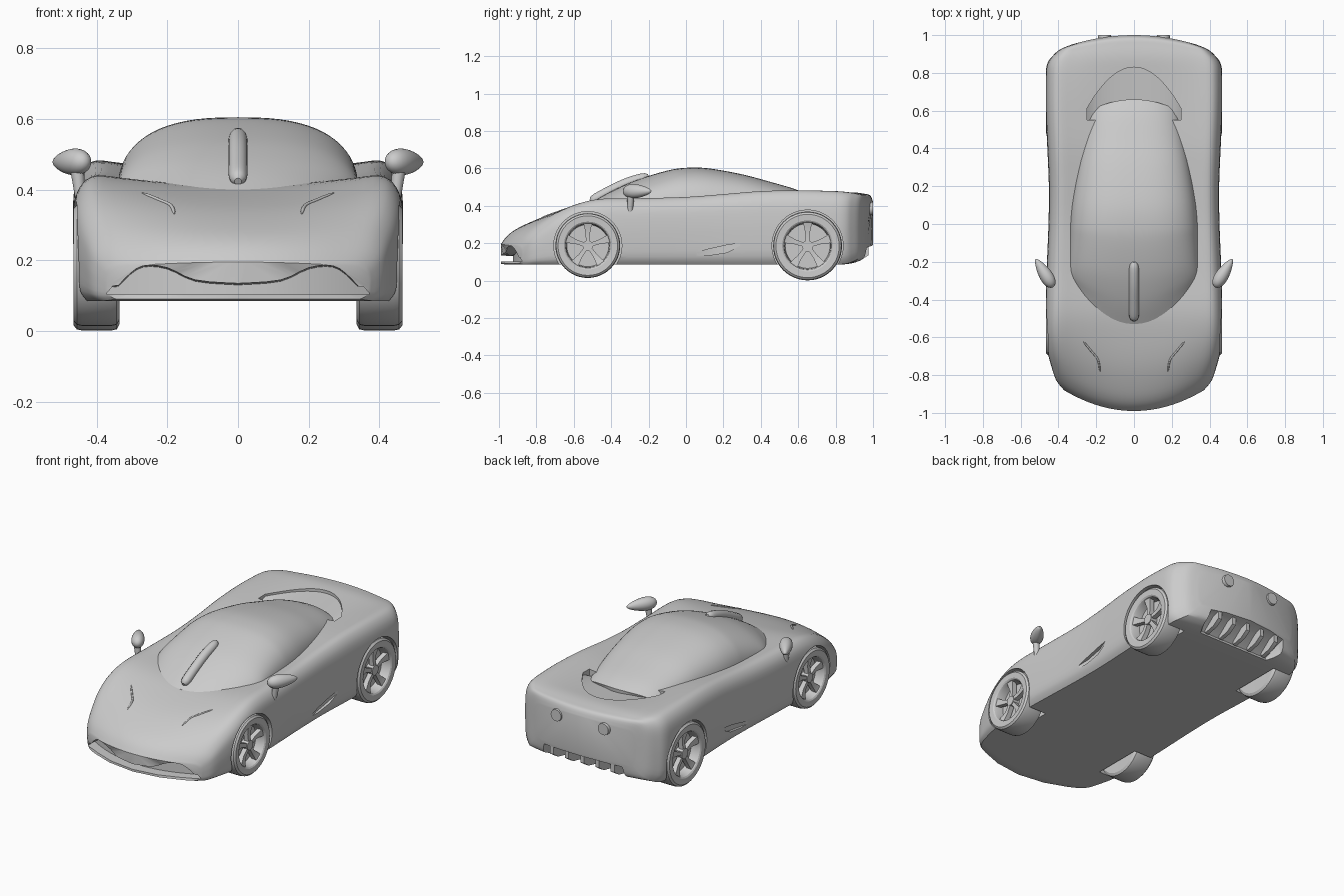
import bpy, bmesh, math
from mathutils import Vector, Matrix

if "Cube" in bpy.data.objects:
    bpy.data.objects.remove(bpy.data.objects["Cube"])

grey = bpy.data.materials.new("plain grey")
grey.use_nodes = True
grey.diffuse_color = (0.6, 0.6, 0.6, 1)
grey.node_tree.nodes["Principled BSDF"].inputs["Base Color"].default_value = (0.6, 0.6, 0.6, 1)


def finish(name, bm, angle=35):
    bmesh.ops.recalc_face_normals(bm, faces=bm.faces)
    mesh = bpy.data.meshes.new(name)
    bm.to_mesh(mesh)
    bm.free()
    ob = bpy.data.objects.new(name, mesh)
    bpy.context.collection.objects.link(ob)
    mesh.materials.append(grey)
    shade(ob, angle)
    return ob


def activate(ob):
    bpy.ops.object.select_all(action='DESELECT')
    ob.select_set(True)
    bpy.context.view_layer.objects.active = ob


def shade(ob, angle=35):
    activate(ob)
    bpy.ops.object.shade_smooth_by_angle(angle=math.radians(angle))


def spline(rows, steps):
    """Smooth curve through rows of numbers."""
    rows = [Vector(r) for r in rows]
    out = []
    for i in range(len(rows) - 1):
        b, c = rows[i], rows[i + 1]
        a = rows[i - 1] if i else b
        d = rows[i + 2] if i + 2 < len(rows) else c
        for k in range(steps):
            t = k / steps
            out.append(b + (c - a) * (t / 2) + (2 * a - 5 * b + 4 * c - d) * (t * t / 2)
                       + (3 * b - a - 3 * c + d) * (t ** 3 / 2))
    return out + [rows[-1]]


def loft(name, rings):
    """Skin closed rings; both ends are closed by strips."""
    bm = bmesh.new()
    rows = [[bm.verts.new(p) for p in ring] for ring in rings]
    n = len(rows[0])
    for a, b in zip(rows, rows[1:]):
        for i in range(n):
            j = (i + 1) % n
            bm.faces.new((a[i], a[j], b[j], b[i]))
    half = n // 2
    for row in (rows[0], rows[-1]):
        for side in (1, -1):
            for i in range(half // 2 + half % 2):
                ids = [i, i + 1, half - i - 1, half - i]
                quad = list(dict.fromkeys(row[side * k] for k in ids))
                if len(quad) > 2:
                    bm.faces.new(quad)
    return finish(name, bm)


def symmetric(half):
    """Half ring from bottom centre to top centre, mirrored into a full ring."""
    return half + [(-x, y, z) for x, y, z in half[-2:0:-1]]


def cylinder(name, radius, start, end, sides=40, end_radius=None):
    start, end = Vector(start), Vector(end)
    axis = end - start
    mat = Matrix.Translation((start + end) / 2) @ axis.to_track_quat('Z', 'Y').to_matrix().to_4x4()
    bm = bmesh.new()
    bmesh.ops.create_cone(bm, cap_ends=True, segments=sides, radius1=radius,
                          radius2=end_radius or radius, depth=axis.length, matrix=mat)
    return finish(name, bm)


def cut(ob, cutter):
    cutter.hide_render = True
    mod = ob.modifiers.new("cut", 'BOOLEAN')
    mod.operation, mod.solver, mod.object = 'DIFFERENCE', 'EXACT', cutter
    activate(ob)
    bpy.ops.object.modifier_apply(modifier=mod.name)
    bpy.data.objects.remove(cutter)


# Body shell: y, half width, bottom, shoulder height, centre height, bow
stations = [(-.99, .37, .09, .185, .195, .11), (-.95, .41, .085, .235, .245, .12),
            (-.88, .435, .085, .295, .29, .12), (-.75, .458, .085, .36, .345, .08),
            (-.6, .468, .085, .41, .385, .03), (-.45, .468, .085, .437, .41, 0),
            (-.25, .462, .085, .44, .41, 0), (0, .452, .085, .447, .41, 0),
            (.2, .45, .085, .462, .42, 0), (.4, .458, .085, .478, .44, 0),
            (.6, .467, .085, .482, .45, 0), (.78, .467, .085, .478, .465, 0),
            (.88, .458, .09, .472, .472, -.03), (.95, .43, .105, .463, .465, -.06),
            (.985, .39, .13, .45, .455, -.06), (1, .33, .2, .4, .42, -.05)]
# Section: width share, shoulder height share, blend to centre height
section = [(0, 0, 0), (.45, 0, 0), (.8, 0, 0), (.93, 0, 0), (.985, .12, 0), (1, .4, 0),
           (1, .62, 0), (.985, .82, 0), (.94, .94, 0), (.86, 1, 0), (.7, 1, .25),
           (.5, 1, .6), (.25, 1, .9), (0, 1, 1)]
section = section[:4] + spline(section[3:], 3)[1:]


def body_ring(row):
    y, w, zb, zs, zt, bow = row
    return symmetric([(f * w, y + bow * f * f, zb + (zs - zb) * h + (zt - zs) * m)
                      for f, h, m in section])


body = loft("body", [body_ring(r) for r in spline(stations, 4)])

# Wheel arches and side intakes
for s in (1, -1):
    for y, r in ((-.525, .182), (.65, .19)):
        cut(body, cylinder("arch_cutter", r, (s * .32, y, .187), (s * .6, y, .187), 56))
    intake = [(.03, .137, .142), (.12, .135, .168), (.22, .15, .19), (.3, .192, .202)]
    cut(body, loft("intake_cutter", [[(s * (.455 - .03 * math.sin(math.pi * i / 3)), y, a),
                                      (s * .6, y, a), (s * .6, y, b),
                                      (s * (.455 - .03 * math.sin(math.pi * i / 3)), y, b)]
                                     for i, (y, a, b) in enumerate(intake)]))

# Front mouth under the nose
mouth = spline([(0, .15), (.12, .16), (.2, .195), (.27, .2), (.32, .165), (.37, .108)], 3)
mouth = [(-x, z) for x, z in mouth[:0:-1]] + [(x, z) for x, z in mouth]
rings = []
for x, z in mouth:
    back = -.925 + .8 * x * x
    rings.append([(x, -1.2, .103), (x, back, .103), (x, back, z - .02 * (z > .13)), (x, -1.2, z)])
cut(body, loft("mouth_cutter", rings))

# Crescent recess behind the rear glass
rings = []
for i in range(25):
    x = -.25 + i / 48
    rim = .83 - .22 * (x / .25) ** 2
    rings.append([(x, .55, .425), (x, rim, .452), (x, rim, .6), (x, .55, .6)])
cut(body, loft("deck_cutter", rings))

# Diffuser channel
cut(body, loft("diffuser_cutter", [[(-w, y, 0), (w, y, 0), (w * .85, y, z), (-w * .85, y, z)]
                                   for y, w, z in ((.85, .27, .1), (.93, .3, .165), (1.1, .31, .22))]))
shade(body, 32)
for i in range(5):
    x = (i - 2) * .1
    loft("diffuser_fin", [[(x - .012, y, a), (x + .012, y, a), (x + .012, y, b), (x - .012, y, b)]
                          for y, a, b in ((.86, .09, .12), (.93, .105, .18), (.975, .135, .2))])

# Cabin: y, half width, roof height, bow
cabin_rows = [(-.53, .28, .4, .1), (-.45, .32, .45, .12), (-.36, .345, .497, .1),
              (-.25, .345, .543, .06), (-.1, .342, .588, .03), (0, .34, .603, 0),
              (.12, .33, .6, 0), (.3, .3, .568, 0), (.45, .275, .528, -.03),
              (.58, .25, .49, -.05), (.66, .235, .455, -.06)]
rings = []
for y, w, top, bow in spline(cabin_rows, 4):
    half = [(0, y, .38)]
    for i in range(19):
        t = math.pi / 2 * i / 18
        f = max(math.cos(t), 0) ** (2 / 2.6) if i < 18 else 0
        half.append((w * f, y + bow * f * f, .38 + (top - .38) * math.sin(t) ** (2 / 2.6)))
    rings.append(symmetric(half))
loft("cabin", rings)


def tube(name, points, radius):
    """Round bar with narrowing ends."""
    rings = []
    for i, p in enumerate(points):
        t = 2 * i / (len(points) - 1) - 1
        r = radius * max(.15, (1 - t ** 8)) ** .5
        side = (points[min(i + 1, len(points) - 1)] - points[max(i - 1, 0)]).normalized()
        across = side.cross(Vector((0, 0, 1))).normalized()
        up = across.cross(side)
        rings.append([p + r * (across * math.cos(a) + up * math.sin(a))
                      for a in (math.pi * k / 6 for k in range(12))])
    return loft(name, rings)


# Bar on the windscreen
tube("windscreen_wiper", spline([(0, -.51, .423), (0, -.43, .467), (0, -.32, .52), (0, -.2, .558)], 6), .027)

# Hood creases laid on the body
for s in (1, -1):
    path = spline([(s * .27, -.62, 0), (s * .22, -.68, 0), (s * .19, -.72, 0), (s * .18, -.78, 0)], 3)
    for p in path:
        p.z = body.ray_cast((p.x, p.y, 1), (0, 0, -1))[1].z
    tube("hood_crease", path, .005)

# Wheels: profile as radius share and distance from the centre line
tyre = [(0, .34), (.9, .335), (.98, .343), (1, .36), (1, .44), (.98, .456), (.92, .465),
        (.74, .463), (.7, .458), (.67, .445), (.65, .405), (0, .405)]
for s in (1, -1):
    for end, y, z, r in (("front", -.525, .187, .173), ("rear", .65, .185, .184)):
        bm = bmesh.new()
        verts = [bm.verts.new((s * x, y, z + f * r)) for f, x in tyre]
        edges = [bm.edges.new(pair) for pair in zip(verts, verts[1:])]
        bmesh.ops.spin(bm, geom=verts + edges, cent=(0, y, z), axis=(1, 0, 0),
                       angle=2 * math.pi, steps=48)
        bmesh.ops.remove_doubles(bm, verts=bm.verts, dist=.0005)
        finish(end + "_wheel", bm, 30)
        cylinder(end + "_hub", r * .16, (s * .4, y, z), (s * .448, y, z), 20)
        for k in range(5):
            a = math.pi / 2 + k * 2 * math.pi / 5
            out = Vector((0, math.cos(a), math.sin(a)))
            wide = Vector((0, -math.sin(a), math.cos(a)))
            rings = []
            for d, w, x in ((.05, .055, .445), (.4, .07, .44), (.68, .13, .452)):
                c = Vector((0, y, z)) + out * d * r
                rings.append([c + wide * u * w * r + Vector((s * v, 0, 0))
                              for u, v in ((-1, x - .028), (1, x - .028), (1, x), (-1, x))])
            loft(end + "_spoke", rings)

# Wing mirrors and rear lamps
for s in (1, -1):
    bm = bmesh.new()
    turn = Matrix.Rotation(s * math.radians(-32), 4, 'Z')
    tilt = Matrix.Rotation(s * math.radians(-8), 4, 'Y')
    bmesh.ops.create_uvsphere(bm, u_segments=24, v_segments=14, radius=1)
    for v in bm.verts:
        taper = 1 - .35 * v.co.y
        v.co = Vector((v.co.x * .034 * taper, v.co.y * .088, v.co.z * .036 * taper))
    bm.transform(Matrix.Translation((s * .474, -.26, .478)) @ turn @ tilt)
    finish("mirror", bm)
    cylinder("mirror_stalk", .013, (s * .443, -.3, .35), (s * .455, -.295, .46), 12, .02)
    cylinder("rear_lamp", .04, (s * .155, .95, .385), (s * .155, 1, .385), 28, .034)
